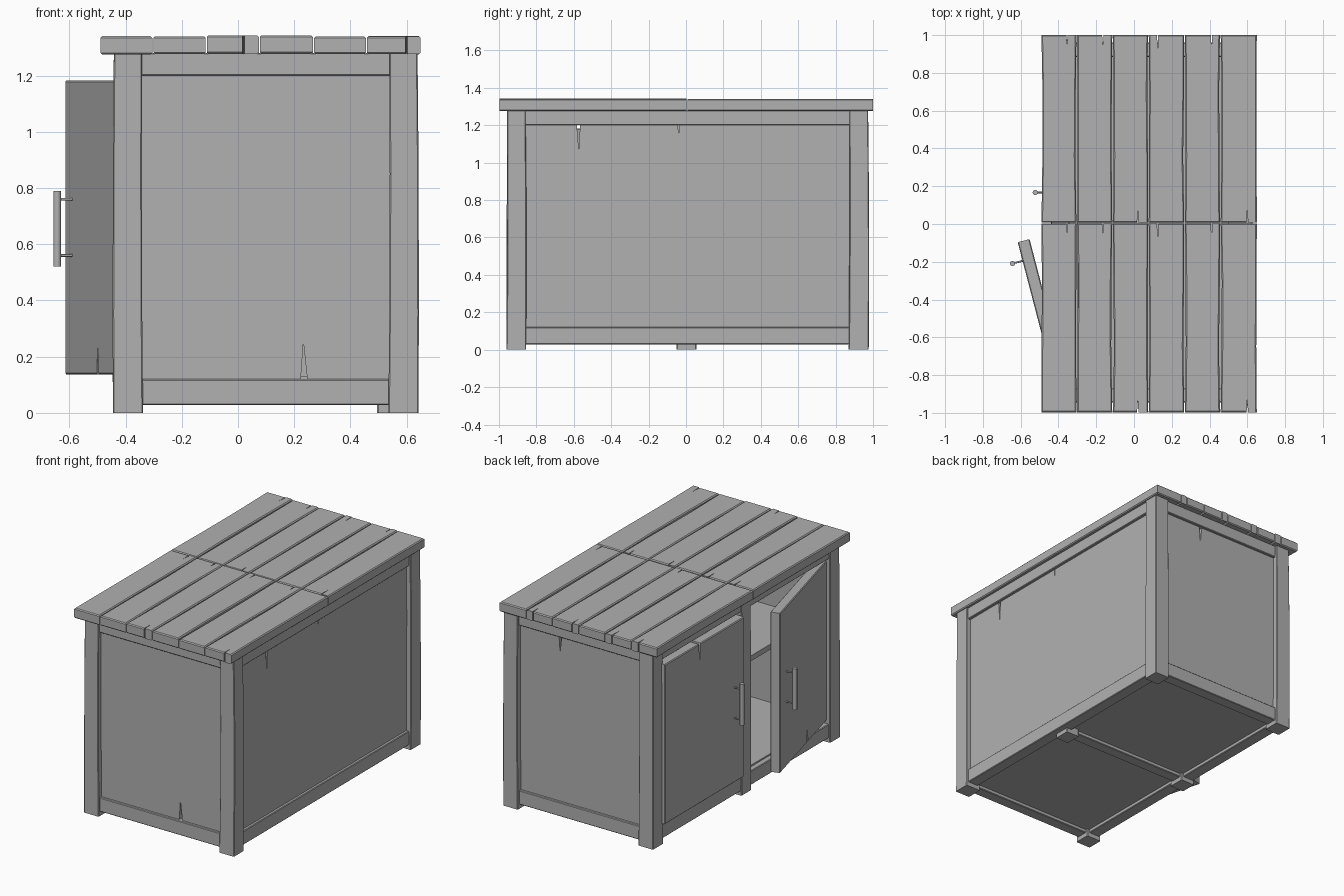
import bpy, bmesh, math, random
from mathutils import Matrix

if "Cube" in bpy.data.objects:
    bpy.data.objects.remove(bpy.data.objects["Cube"])

random.seed(4)
grey = bpy.data.materials.new("weathered_grey")
grey.diffuse_color = (0.44, 0.44, 0.44, 1)
grey.use_nodes = True
grey.node_tree.nodes["Principled BSDF"].inputs["Base Color"].default_value = grey.diffuse_color


def finish(bm, name, bevel):
    bmesh.ops.recalc_face_normals(bm, faces=bm.faces)
    if bevel:
        edges = [e for e in bm.edges if e.calc_length() > 0.125 and e.calc_face_angle(0) > 0.6]
        bmesh.ops.bevel(bm, geom=edges, offset=bevel, segments=1, affect='EDGES', clamp_overlap=True)
    mesh = bpy.data.meshes.new(name)
    bm.to_mesh(mesh)
    bm.free()
    mesh.materials.append(grey)
    ob = bpy.data.objects.new(name, mesh)
    bpy.context.collection.objects.link(ob)
    return ob


def slab(name, outline, axis, lo, hi, bevel=0.004, bend=None):
    """Extrude a 2D outline along an axis from lo to hi."""
    put = {'x': lambda a, b, d: (d, a, b),
           'y': lambda a, b, d: (a, d, b),
           'z': lambda a, b, d: (a, b, d)}[axis]
    bm = bmesh.new()
    rings = [[bm.verts.new(put(a, b, d)) for a, b in outline] for d in (lo, hi)]
    n = len(outline)
    bm.faces.new(rings[0])
    bm.faces.new(rings[1])
    for i in range(n):
        j = (i + 1) % n
        bm.faces.new((rings[0][i], rings[0][j], rings[1][j], rings[1][i]))
    if bend:
        for v in bm.verts:
            bend(v.co)
    return finish(bm, name, bevel)


def box(name, x0, x1, y0, y1, z0, z1, bevel=0.004):
    return slab(name, [(x0, y0), (x1, y0), (x1, y1), (x0, y1)], 'z', z0, z1, bevel)


def split_rect(a0, a1, b0, b1, bottom=(), top=()):
    """Rectangle with V-shaped cracks (position, length, width) in its ends."""
    pts = [(a0, b0)]
    for p, l, w in bottom:
        pts += [(p - w / 2, b0), (p - w * .1, b0 + l), (p + w / 2, b0)]
    pts += [(a1, b0), (a1, b1)]
    for p, l, w in reversed(top):
        pts += [(p + w / 2, b1), (p + w * .1, b1 - l), (p - w / 2, b1)]
    return pts + [(a0, b1)]


# Table top: two rows of six weathered planks
cols = [-0.492, -0.303, -0.113, 0.076, 0.268, 0.457, 0.652]
cracks_far = {0: -0.355, 1: -0.165, 3: 0.125, 4: 0.41}
cracks_near = {2: 0.02, 5: 0.60}
for row, (y0, y1) in enumerate([(-0.997, 0.003), (0.007, 1.0)]):
    for i in range(6):
        x0, x1 = cols[i] + 0.002, cols[i + 1] - 0.002
        far = [(cracks_far[i], 0.07, 0.007)] if i in cracks_far else []
        near = [(cracks_near[i], 0.07, 0.007)] if i in cracks_near else []
        pts = split_rect(x0, x1, y0, y1, near, far)
        k = pts.index((x1, y1))
        wob = lambda: random.uniform(0, 0.006)
        pts[k:k] = [(x1 - wob(), y0 + 0.35), (x1 - wob(), y0 + 0.7)]
        pts += [(x0 + wob(), y0 + 0.7), (x0 + wob(), y0 + 0.35)]
        slab(f"top_plank_{row}_{i}", pts, 'z', 1.275 + wob() * .5, 1.338 + wob(), 0.006)


# Posts, slightly bowed
def post(name, x0, x1, y0, y1, amount):
    levels = [0, 0.35, 0.85, 1.28]
    pts = [(x0, z) for z in levels] + [(x1, z) for z in reversed(levels)]
    mx, my = random.uniform(-amount, amount), random.uniform(-amount, amount)

    def bend(co):
        s = math.sin(co.z / 1.28 * math.pi)
        taper = 1 - 0.06 * co.z / 1.28
        co.x = (x0 + x1) / 2 + (co.x - (x0 + x1) / 2) * taper + mx * s
        co.y = (y0 + y1) / 2 + (co.y - (y0 + y1) / 2) * taper + my * s
    slab(name, pts, 'y', y0, y1, 0.004, bend)


for side, (x0, x1) in {"door_side": (-0.445, -0.338), "rear_side": (0.535, 0.642)}.items():
    post(f"{side}_front_post", x0, x1, -0.96, -0.855, 0.004)
    post(f"{side}_back_post", x0, x1, 0.87, 0.977, 0.004)
post("door_side_middle_post", -0.44, -0.34, -0.05, 0.055, 0.002)
post("rear_side_middle_post", 0.495, 0.59, -0.05, 0.055, 0.002)

# Rails around the bottom and under the top
for name, z0, z1 in (("bottom", 0.028, 0.12), ("top", 1.20, 1.28)):
    box(f"{name}_rail_front", -0.36, 0.56, -0.945, -0.87, z0, z1)
    box(f"{name}_rail_back", -0.36, 0.56, 0.885, 0.96, z0, z1)
    box(f"{name}_rail_door_side", -0.435, -0.355, -0.87, 0.885, z0, z1)
    box(f"{name}_rail_rear_side", 0.55, 0.628, -0.87, 0.885, z0, z1)
box("bottom_rail_middle", -0.36, 0.56, -0.035, 0.04, 0.028, 0.12)

# Cracked wall panels
slab("front_panel", split_rect(-0.36, 0.56, 0.115, 1.205, bottom=[(0.235, 0.135, 0.024)]),
     'y', -0.928, -0.89, 0)
slab("back_panel", split_rect(-0.36, 0.56, 0.115, 1.205, top=[(0.25, 0.115, 0.02)]),
     'y', 0.905, 0.943, 0)
slab("rear_side_panel", split_rect(-0.88, 0.89, 0.115, 1.205,
     top=[(-0.575, 0.135, 0.018), (-0.04, 0.065, 0.006)]), 'x', 0.57, 0.61, 0)

# Floor and inner shelf
box("floor", -0.40, 0.58, -0.90, 0.915, 0.05, 0.13, 0)
box("inner_shelf", -0.30, 0.58, -0.90, 0.915, 0.73, 0.765, 0)


# Doors with round bar handles, hinged at the local origin
def cylinder(name, radius, depth, mat, segments):
    bm = bmesh.new()
    bmesh.ops.create_cone(bm, cap_ends=True, segments=segments, radius1=radius,
                          radius2=radius, depth=depth, matrix=mat)
    ob = finish(bm, name, 0)
    for p in ob.data.polygons:
        p.use_smooth = len(p.vertices) == 4
    ob.data.set_sharp_from_angle(angle=math.radians(50))
    return ob


def door(name, mat):
    parts = [slab(f"{name}_door",
                  split_rect(0, 0.82, -0.523, 0.523, bottom=[(0.36, 0.11, 0.02)]),
                  'x', 0, 0.065, 0.005)]
    parts.append(cylinder(f"{name}_door_handle", 0.014, 0.27,
                          Matrix.Translation((-0.055, 0.718, -0.005)), 12))
    for i, z in enumerate((-0.1, 0.1)):
        parts.append(cylinder(f"{name}_door_handle_peg_{i}", 0.005, 0.06,
                              Matrix.Translation((-0.026, 0.718, z)) @ Matrix.Rotation(math.pi / 2, 4, 'Y'), 8))
    for ob in parts:
        ob.matrix_world = mat


door("open", Matrix.Translation((-0.409, -0.89, 0.66)) @ Matrix.Rotation(math.radians(14.6), 4, 'Z'))
door("closed", Matrix.Translation((-0.468, 0.885, 0.66)) @ Matrix.Rotation(math.pi, 4, 'X'))
